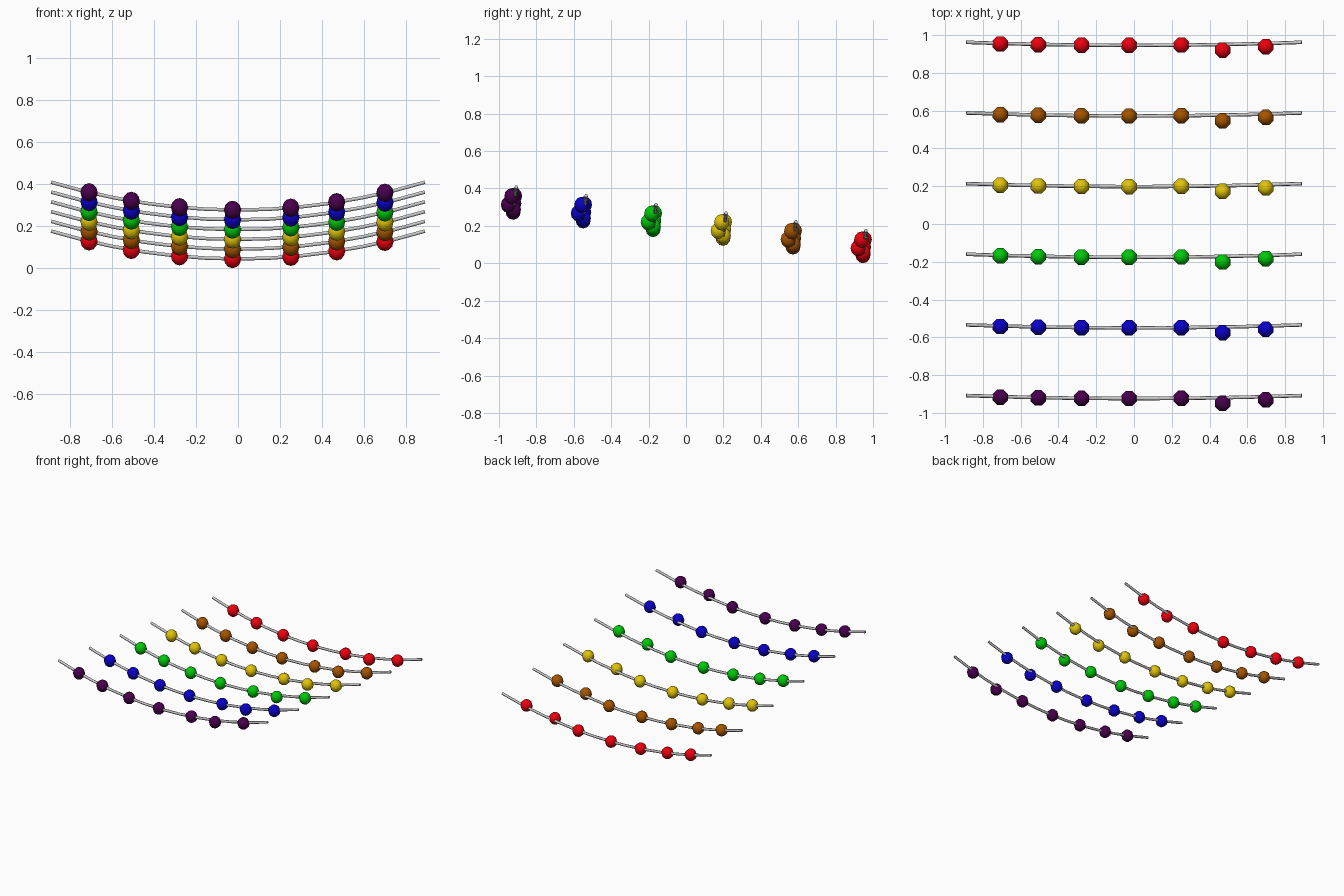
import bpy, math

if "Cube" in bpy.data.objects:
    bpy.data.objects.remove(bpy.data.objects["Cube"])

COLORS = [("red", (0.85, 0.0, 0.005)), ("orange", (0.38, 0.09, 0.0)),
          ("yellow", (0.75, 0.55, 0.003)), ("green", (0.0, 0.58, 0.003)),
          ("blue", (0.003, 0.0, 0.58)), ("purple", (0.065, 0.0, 0.075))]
# Bead positions: x, forward slip off the wire
BEADS = [(-0.708, 0.003), (-0.507, 0.002), (-0.278, 0.001), (-0.026, 0.0),
         (0.251, 0.0), (0.469, 0.03), (0.698, 0.017)]
HALF, BEAD_R, WIRE_R = 0.888, 0.044, 0.0095


def wire_point(x, row):
    """Point on the sagging wire of a given row."""
    t = (x / HALF) ** 2
    return (x, 0.946 - 0.374 * row + 0.016 * t, 0.044 + 0.0465 * row + 0.132 * t)


def make_wire(row):
    curve = bpy.data.curves.new(f"wire_{row + 1}", "CURVE")
    curve.dimensions = "3D"
    curve.bevel_depth = WIRE_R
    curve.bevel_resolution = 1
    curve.use_fill_caps = True
    n = 12
    spline = curve.splines.new("POLY")
    spline.points.add(n)
    for i, p in enumerate(spline.points):
        p.co = (*wire_point(-HALF + 2 * HALF * i / n, row), 1)
    spline.use_smooth = True
    obj = bpy.data.objects.new(f"wire_{row + 1}", curve)
    bpy.context.collection.objects.link(obj)


def make_bead(name, loc, mat):
    bpy.ops.mesh.primitive_uv_sphere_add(segments=8, ring_count=6,
                                         radius=BEAD_R, location=loc,
                                         rotation=(0, 0, math.pi / 8))
    bpy.ops.object.shade_smooth()
    obj = bpy.context.object
    obj.name = name
    obj.data.materials.append(mat)


# Six rows, rising toward the front
for row, (color, rgb) in enumerate(COLORS):
    mat = bpy.data.materials.new(color)
    mat.diffuse_color = (*rgb, 1)
    mat.use_nodes = True
    mat.node_tree.nodes["Principled BSDF"].inputs["Base Color"].default_value = mat.diffuse_color
    make_wire(row)
    for i, (x, slip) in enumerate(BEADS):
        px, py, pz = wire_point(x, row)
        make_bead(f"{color}_bead_{i + 1}", (px, py - slip, pz), mat)
